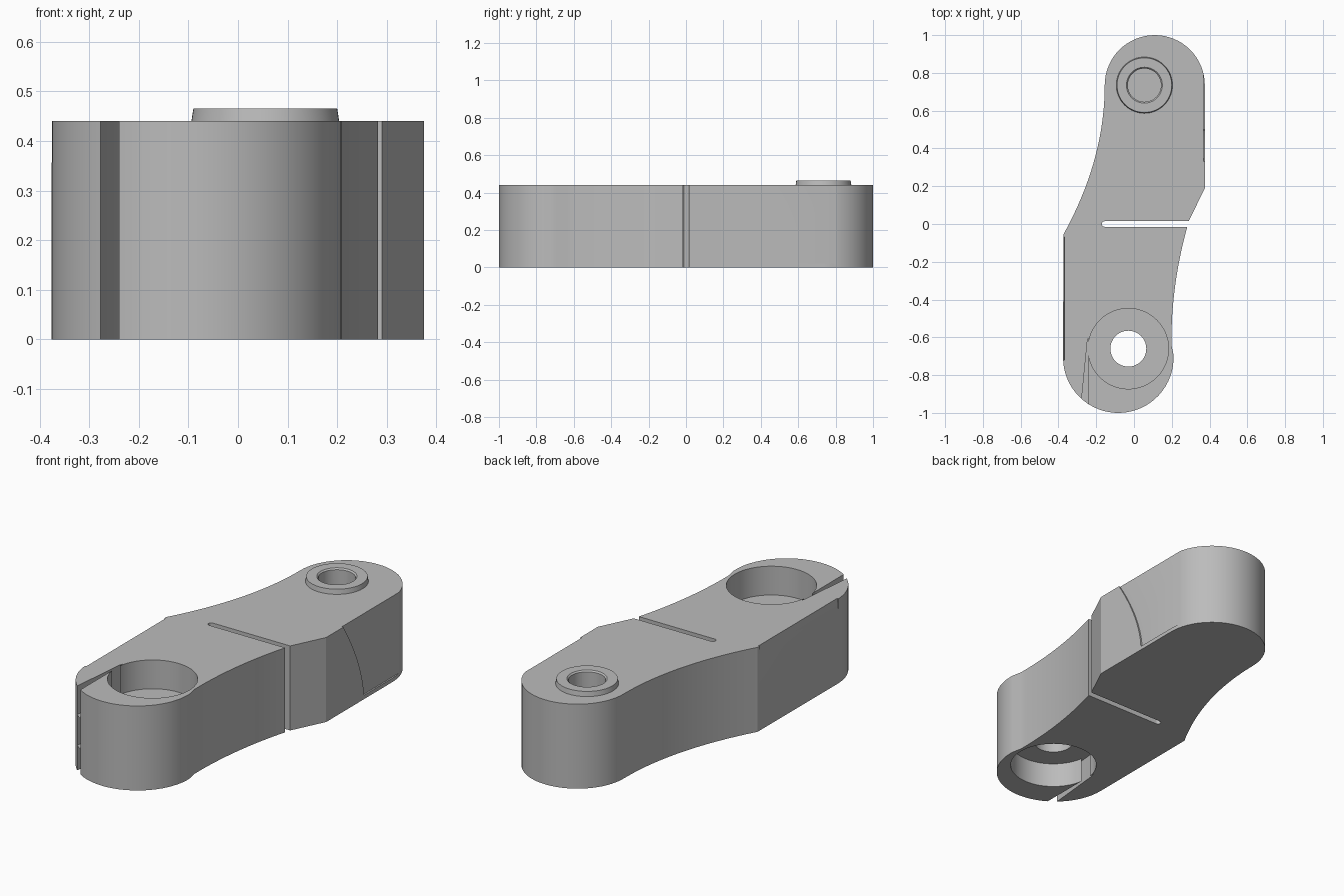
import bpy, bmesh
from math import cos, sin, radians

cube = bpy.data.objects.get("Cube")
if cube:
    bpy.data.objects.remove(cube, do_unlink=True)

H = 0.44                      # arm thickness
BORE = (-0.03, -0.66)         # clamp bore axis
BOSS = (0.055, 0.735)         # raised boss axis

grey = bpy.data.materials.new("plain grey")
grey.use_nodes = True
colour = (0.5, 0.5, 0.5, 1)
grey.diffuse_color = colour
grey.node_tree.nodes["Principled BSDF"].inputs["Base Color"].default_value = colour


def finish(name, bm):
    bmesh.ops.recalc_face_normals(bm, faces=bm.faces)
    mesh = bpy.data.meshes.new(name)
    bm.to_mesh(mesh)
    bm.free()
    mesh.materials.append(grey)
    ob = bpy.data.objects.new(name, mesh)
    bpy.context.collection.objects.link(ob)
    return ob


def prism(name, points, start, depth, axis="z"):
    """Extrude an outline along z (points are x, y) or x (points are y, z)."""
    bm = bmesh.new()
    place = (lambda a, b: (a, b, start)) if axis == "z" else (lambda a, b: (start, a, b))
    face = bm.faces.new([bm.verts.new(place(a, b)) for a, b in points])
    move = (0, 0, depth) if axis == "z" else (depth, 0, 0)
    ext = bmesh.ops.extrude_face_region(bm, geom=[face])
    bmesh.ops.translate(bm, vec=move, verts=[g for g in ext["geom"] if isinstance(g, bmesh.types.BMVert)])
    return finish(name, bm)


def arc(cx, cy, r, a, b, n=32):
    angles = [radians(a + (b - a) * i / n) for i in range(n + 1)]
    return [(cx + r * cos(t), cy + r * sin(t)) for t in angles]


def waist(x, y, k, y0, y1, n=16):
    """Shallow concave side with its flat point at (x, y)."""
    ys = [y0 + (y1 - y0) * i / n for i in range(n + 1)]
    return [(x + k * (v - y) ** 2, v) for v in ys]


def disc(name, centre, r, z0, z1, r_top=None):
    bm = bmesh.new()
    bmesh.ops.create_cone(bm, cap_ends=True, segments=64, radius1=r,
                          radius2=r if r_top is None else r_top, depth=z1 - z0)
    bmesh.ops.translate(bm, vec=(*centre, (z0 + z1) / 2), verts=bm.verts)
    return finish(name, bm)


def apply(ob, other, operation="DIFFERENCE"):
    mod = ob.modifiers.new(other.name, "BOOLEAN")
    mod.operation, mod.solver, mod.object = operation, "EXACT", other
    bpy.context.view_layer.objects.active = ob
    bpy.ops.object.modifier_apply(modifier=mod.name)
    bpy.data.objects.remove(other, do_unlink=True)


# Arm body: rounded ends joined by offset straight and concave sides
outline = arc(0.11, 0.735, 0.265, 0, 180)
outline += waist(-0.155, 0.735, -0.35, 0.7, -0.055)
outline += arc(-0.083, -0.7075, 0.2925, 180, 363)
outline += waist(0.198, -0.62, 0.23, -0.64, 0.0)
outline += [(0.29, 0.015), (0.375, 0.19)]
arm = prism("arm_body", outline, 0, H)

# Boss around the far hole
apply(arm, disc("boss", BOSS, 0.152, H - 0.02, H + 0.025, 0.145), "UNION")
apply(arm, disc("boss_hole", BOSS, 0.088, 0.2, H + 0.1))
apply(arm, disc("boss_hole_chamfer", BOSS, 0.084, H + 0.014, H + 0.028, 0.098))

# Clamp bore: recesses from above and below with a pierced web between
apply(arm, disc("upper_bore", BORE, 0.213, 0.29, H + 0.1))
apply(arm, disc("lower_bore", BORE, 0.213, -0.1, 0.13))
apply(arm, disc("web_hole", BORE, 0.095, -0.2, H + 0.2))

# Tapered clamp slit and the rounded slot across the waist
slit = [(-0.24, -1.1), (-0.24, -0.6), (-0.247, -0.62), (-0.294, -1.1)]
for z0, z1 in ((-0.1, 0.13), (0.13, 0.29), (0.29, H + 0.1)):
    apply(arm, prism("clamp_slit", slit, z0, z1 - z0))
slot = [(0.5, -0.015)] + [(0.5, 0.015)] + arc(-0.155, 0, 0.015, 90, 270, 8)
apply(arm, prism("waist_slot", slot, -0.1, H + 0.2))

# Shallow side relief with a curved front edge
edge = [(0.5 - 0.17 * t ** 1.6, 0.02 + 0.42 * t) for t in [i / 12 for i in range(13)]]
relief = edge + [(0.3, 0.5), (0.8, 0.5), (0.8, 0.02)]
apply(arm, prism("side_relief", relief, 0.367, 0.1, "x"))

# Slight draft on the upper edge of the other flat side
bm = bmesh.new()
rows = [[bm.verts.new((x, y, z)) for x, z in ((-0.376, 0.35), (-0.367, 0.45), (-0.45, 0.45))]
        for y in (-0.72, -0.07)]
bm.faces.new(rows[0])
bm.faces.new(rows[1])
for i in range(3):
    j = (i + 1) % 3
    bm.faces.new((rows[0][i], rows[0][j], rows[1][j], rows[1][i]))
apply(arm, finish("side_draft", bm))

bpy.ops.object.select_all(action="DESELECT")
arm.select_set(True)
bpy.context.view_layer.objects.active = arm
bpy.ops.object.shade_smooth_by_angle(angle=radians(25))
